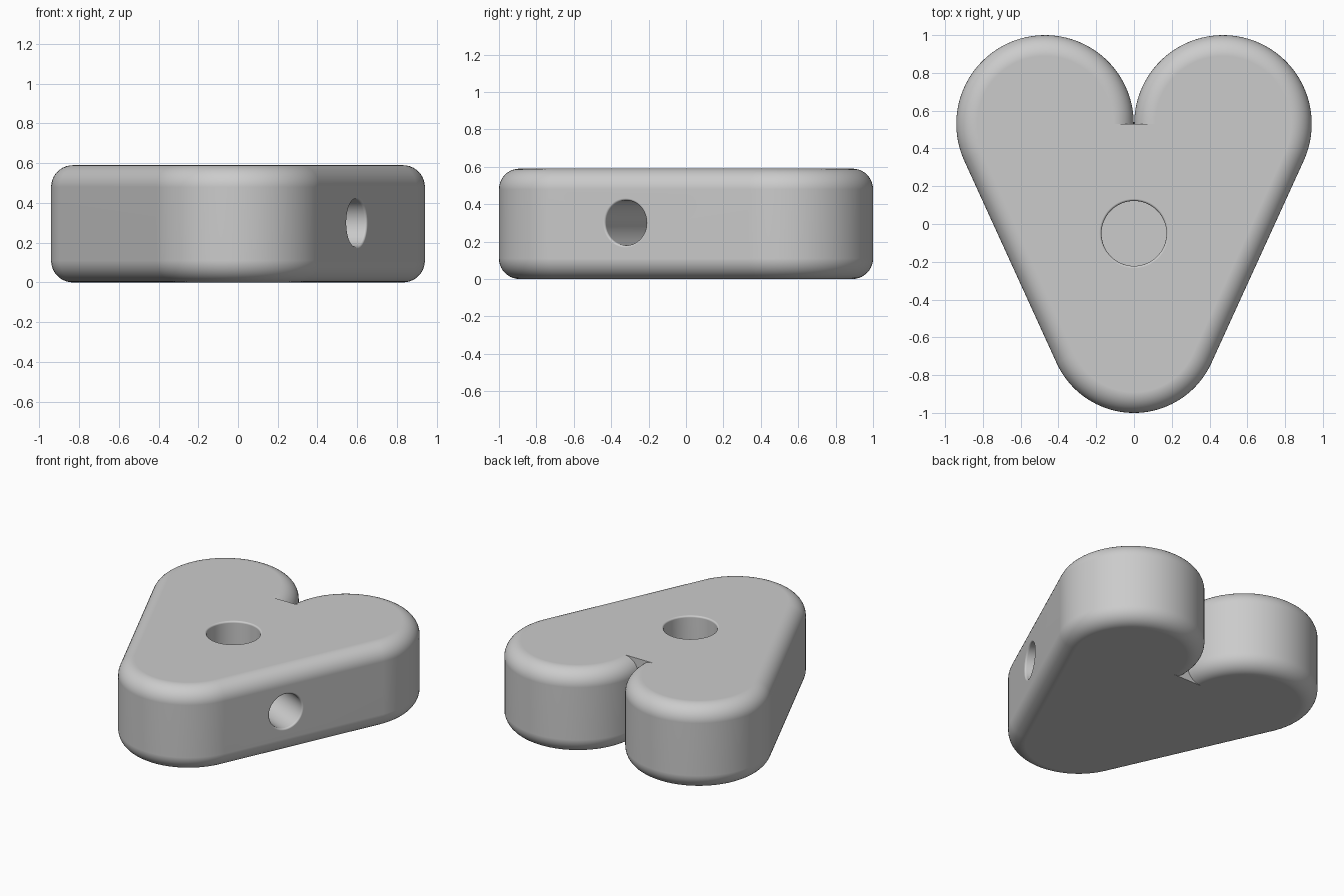
import bpy, bmesh
from math import sin, cos, pi, atan2, asin, hypot, radians
from mathutils import Matrix, Vector

old = bpy.data.objects.get("Cube")
if old:
    bpy.data.objects.remove(old, do_unlink=True)

grey = bpy.data.materials.new("plain grey")
grey.use_nodes = True
COLOUR = (0.6, 0.6, 0.6, 1)
grey.diffuse_color = COLOUR
grey.node_tree.nodes["Principled BSDF"].inputs["Base Color"].default_value = COLOUR

HEIGHT, FILLET = 0.59, 0.11
LOBE, LOBE_R = Vector((0.471, 0.53)), 0.47
TIP, TIP_R = Vector((0, -0.55)), 0.45
HOLE_Y, RIM = -0.05, 0.012


def loft(name, rings, matrix=Matrix()):
    """Closed solid through rings that share one point count."""
    bm = bmesh.new()
    loops = [[bm.verts.new(p) for p in ring] for ring in rings]
    for a, b in zip(loops, loops[1:]):
        for i in range(len(a)):
            j = (i + 1) % len(a)
            bm.faces.new((a[i], a[j], b[j], b[i]))
    bm.faces.new(loops[0])
    bm.faces.new(loops[-1])
    bmesh.ops.recalc_face_normals(bm, faces=bm.faces)
    mesh = bpy.data.meshes.new(name)
    bm.to_mesh(mesh)
    bm.free()
    mesh.materials.append(grey)
    obj = bpy.data.objects.new(name, mesh)
    bpy.context.collection.objects.link(obj)
    obj.matrix_world = matrix
    return obj


def arc(centre, radius, start, end, count):
    for i in range(count + 1):
        t = start + (end - start) * i / count
        yield centre.x + radius * cos(t), centre.y + radius * sin(t)


# Direction of the straight flank, tangent to lobe and tip
span = LOBE - TIP
flank = atan2(span.y, span.x) - pi / 2 - asin((LOBE_R - TIP_R) / span.length)


def outline(inset, z):
    """Heart outline: right half from the cleft to the tip, then mirrored."""
    half = list(arc(LOBE, LOBE_R - inset, pi, flank, 48))
    half += arc(TIP, TIP_R - inset, flank, -pi / 2, 20)
    half += [(-x, y) for x, y in half[-2::-1]]
    return [(x, y, z) for x, y in half]


# Heart body with rounded upper and lower edges
STEPS = 10
curve = [(FILLET * (1 - sin(t)), FILLET * (1 - cos(t)))
         for t in (pi / 2 * i / STEPS for i in range(STEPS + 1))]
rings = [outline(d, z) for d, z in curve]
rings += [outline(d, HEIGHT - z) for d, z in reversed(curve)]
body = loft("heart_body", rings)


def drill(name, radius, start, surface, matrix):
    """Round cutter with a softened mouth at the given surface distance."""
    profile = [(radius, start)]
    for i in range(5):
        t = pi / 2 * i / 4
        profile.append((radius + RIM * (1 - cos(t)), surface - RIM + RIM * sin(t)))
    profile.append((radius + RIM, surface + 0.1))
    rings = [[(r * cos(2 * pi * k / 64), r * sin(2 * pi * k / 64), z) for k in range(64)]
             for r, z in profile]
    cutter = loft(name, rings, matrix)
    cutter.hide_render = True
    return cutter


# Blind shaft hole from above, and a side hole running square to the left flank
normal = Vector((cos(flank), sin(flank), 0))
reach = normal.y * (TIP.y - HOLE_Y) + TIP_R
side = Matrix.Translation((0, HOLE_Y, 0.3)) @ normal.to_track_quat("Z", "Y").to_matrix().to_4x4()
cutters = [
    drill("shaft_hole_cutter", 0.172, 0.12, HEIGHT, Matrix.Translation((0, HOLE_Y, 0))),
    drill("side_hole_cutter", 0.12, 0, reach, side),
]

bpy.context.view_layer.objects.active = body
body.select_set(True)
for cutter in cutters:
    cutter.select_set(False)
    mod = body.modifiers.new("hole", "BOOLEAN")
    mod.operation, mod.solver, mod.object = "DIFFERENCE", "EXACT", cutter
    bpy.ops.object.modifier_apply(modifier=mod.name)
    bpy.data.objects.remove(cutter, do_unlink=True)

# Smooth curves with flat caps
bpy.ops.object.shade_smooth_by_angle(angle=radians(30))
weighted = body.modifiers.new("flat_caps", "WEIGHTED_NORMAL")
weighted.keep_sharp = True
